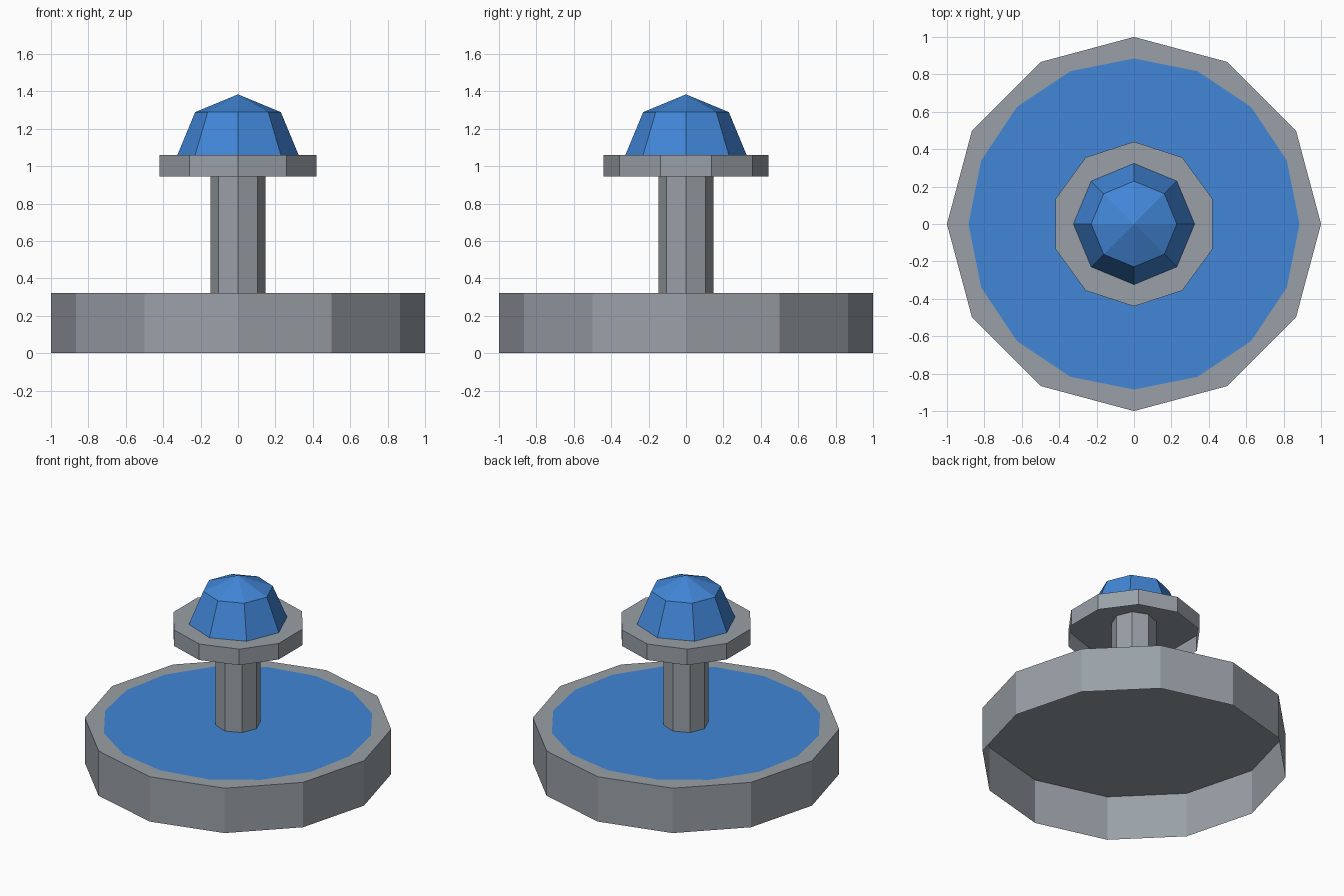
import bpy, bmesh, math

if "Cube" in bpy.data.objects:
    bpy.data.objects.remove(bpy.data.objects["Cube"])


def material(name, color):
    m = bpy.data.materials.new(name)
    m.diffuse_color = (*color, 1.0)
    m.use_nodes = True
    m.node_tree.nodes["Principled BSDF"].inputs["Base Color"].default_value = m.diffuse_color
    return m


stone = material("grey stone", (0.318, 0.352, 0.385))
water = material("blue water", (0.054, 0.238, 0.680))


def lathe(name, sides, profile, mat, start=0.0, cap=True):
    """Flat-shaded shell, open below, from (radius, z) rings; radius 0 makes an apex."""
    bm = bmesh.new()
    rings = []
    for r, z in profile:
        if r == 0:
            rings.append([bm.verts.new((0, 0, z))] * sides)
        else:
            rings.append([bm.verts.new((r * math.cos(start + math.tau * i / sides),
                                        r * math.sin(start + math.tau * i / sides), z))
                          for i in range(sides)])
    for a, b in zip(rings, rings[1:]):
        for i in range(sides):
            j = (i + 1) % sides
            if b[i] is b[j]:
                bm.faces.new((a[i], a[j], b[i]))
            else:
                bm.faces.new((a[i], a[j], b[j], b[i]))
    if cap and profile[-1][0] > 0:
        bm.faces.new(rings[-1])
    mesh = bpy.data.meshes.new(name)
    bm.to_mesh(mesh)
    bm.free()
    mesh.materials.append(mat)
    obj = bpy.data.objects.new(name, mesh)
    bpy.context.collection.objects.link(obj)
    return obj


# Wide basin, hollow underneath, with a flat water surface on top
lathe("basin", 12, [(1.0, 0), (1.0, 0.322)], stone)
lathe("water_surface", 16, [(0.885, 0.324)], water)

# Column and upper bowl, the bowl also hollow underneath
lathe("column", 8, [(0.148, 0.322), (0.148, 1.058)], stone, cap=False)
lathe("upper_bowl", 10, [(0.44, 0.945), (0.44, 1.06)], stone, math.pi / 2)

# Faceted half-sphere of water
R = 0.324
s = R * math.sqrt(0.5)
lathe("water_dome", 8, [(R, 1.06), (s, 1.06 + s), (0, 1.06 + R)], water)
